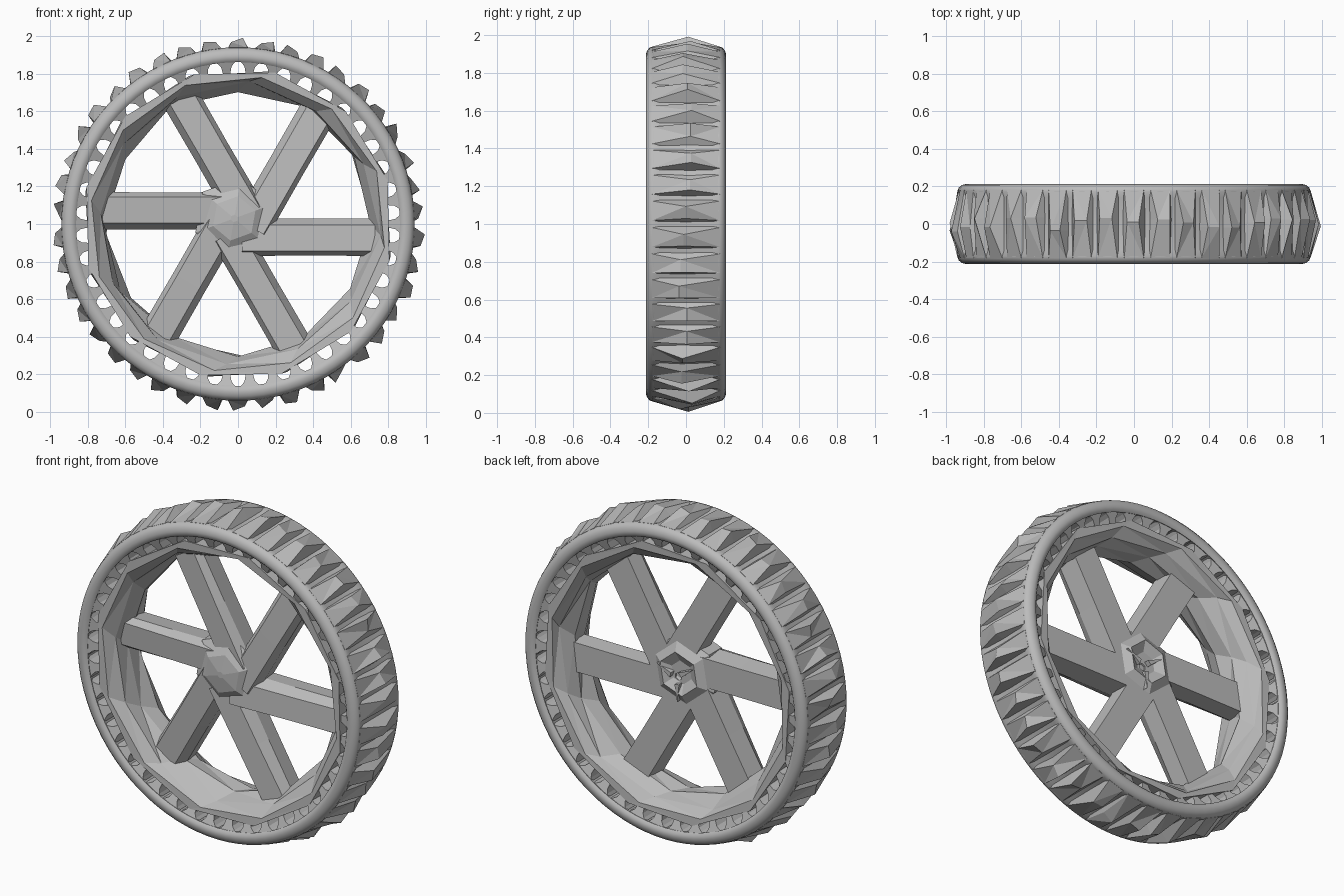
import bpy, bmesh, math, random
from math import sin, cos, pi, radians

cube = bpy.data.objects.get("Cube")
if cube:
    bpy.data.objects.remove(cube)
random.seed(4)

grey = bpy.data.materials.new("plain grey")
grey.use_nodes = True
colour = (0.5, 0.5, 0.5, 1)
grey.diffuse_color = colour
grey.node_tree.nodes["Principled BSDF"].inputs["Base Color"].default_value = colour


def polar(r, a, y):
    return (r * cos(a), y, 1 + r * sin(a))


def finish(bm, name, smooth=None):
    bmesh.ops.recalc_face_normals(bm, faces=bm.faces)
    mesh = bpy.data.meshes.new(name)
    bm.to_mesh(mesh)
    bm.free()
    mesh.materials.append(grey)
    ob = bpy.data.objects.new(name, mesh)
    bpy.context.collection.objects.link(ob)
    if smooth:
        bpy.ops.object.select_all(action='DESELECT')
        ob.select_set(True)
        bpy.context.view_layer.objects.active = ob
        bpy.ops.object.shade_smooth_by_angle(angle=radians(smooth))
    return ob


def loft(bm, rings, closed=False):
    """Skin a list of equal point rings; cap the ends unless closed."""
    vs = [[bm.verts.new(p) for p in ring] for ring in rings]
    pairs = list(zip(vs, vs[1:])) + ([(vs[-1], vs[0])] if closed else [])
    for a, b in pairs:
        n = len(a)
        for i in range(n):
            j = (i + 1) % n
            bm.faces.new((a[i], a[j], b[j], b[i]))
    if not closed:
        bm.faces.new(vs[0])
        bm.faces.new(vs[-1])


def mirrored(half):
    return half + [(-y, r) for y, r in reversed(half)]


# Tyre: a hollow band with broad rounded shoulders
LUGS = 42
STEP = 2 * pi / LUGS
band = mirrored([(-0.17, 0.872), (-0.198, 0.862), (-0.21, 0.875), (-0.213, 0.895),
                 (-0.207, 0.917), (-0.193, 0.934), (-0.172, 0.941), (-0.14, 0.932)])
bm = bmesh.new()
loft(bm, [[polar(r, k * STEP / 2, y) for y, r in band] for k in range(2 * LUGS)], True)
finish(bm, "tyre_band", 50)

# Tread: wedge lugs peaking near the centre line, each with one high edge
bm = bmesh.new()
for k in range(LUGS):
    a = (k + 0.5) * STEP
    peak = random.uniform(0.985, 1.0)
    drop = random.choice((-1, 1)) * random.uniform(0.01, 0.035)
    top_y = random.uniform(-0.04, 0.04)
    lean = random.uniform(-0.015, 0.015)
    sections = []
    for y, r, w, shift, fall in [(-0.18, 0.94, 0.055, 0, 0), (top_y, peak, 0.032, lean, drop),
                                 (0.18, 0.94, 0.055, 0, 0)]:
        sections.append([polar(0.92, a - 0.07, y), polar(0.92, a + 0.07, y),
                         polar(r - max(fall, 0), a + shift + w, y),
                         polar(r + min(fall, 0), a + shift - w, y)])
    loft(bm, sections)
bmesh.ops.triangulate(bm, faces=bm.faces)
finish(bm, "tread_lugs")

# Inner teeth: arched ribs between the tyre and the rim
bm = bmesh.new()
for k in range(LUGS):
    a = k * STEP
    half = [(0.885, 0.5), (0.87, 0.45), (0.858, 0.34), (0.838, 0.22), (0.79, 0.14)]
    outline = [(r, -w) for r, w in half] + [(r, w) for r, w in reversed(half)]
    loft(bm, [[polar(r, a + w * STEP, y * (1 - 2 * (0.885 - r))) for r, w in outline]
              for y in (-0.2, 0.2)])
finish(bm, "inner_teeth")

# Rim: faceted, slightly uneven barrel
RIM = 12
profile = [(-0.18, 0.83), (-0.178, 0.79), (-0.12, 0.745), (-0.03, 0.705),
           (0.06, 0.71), (0.13, 0.745), (0.178, 0.79), (0.18, 0.83)]
bm = bmesh.new()
rings = []
for k in range(RIM):
    ring = []
    for i, (y, r) in enumerate(profile):
        wobble = random.uniform(-0.018, 0.018) if 1 < i < 6 else 0
        ring.append(polar(r + wobble, k * 2 * pi / RIM + 0.08 * (i - 3), y))
    rings.append(ring)
loft(bm, rings, True)
bmesh.ops.triangulate(bm, faces=bm.faces)
finish(bm, "rim_barrel")

# Spokes: six chamfered bars in a pinwheel, each set to one side of the radius
bm = bmesh.new()
for k in range(6):
    a = radians(60 * k)
    sections = []
    for r, w, front, back in [(0.02, 0.1, -0.11, 0.07), (0.4, 0.098, -0.1, 0.07),
                              (0.73, 0.1, -0.09, 0.07)]:
        cross = [(-w, -0.05), (-w * 0.75, front), (w * 0.65, front + 0.01),
                 (w, -0.03), (w * 0.9, back), (-w * 0.85, back)]
        sections.append([(r * cos(a) - (s - 0.07) * sin(a), y,
                          1 + r * sin(a) + (s - 0.07) * cos(a)) for s, y in cross])
    loft(bm, sections)
finish(bm, "spokes")

# Hub: low faceted dome in front, hollow at the back
bm = bmesh.new()
hub = [(0.02, -0.14), (0.12, -0.125), (0.22, -0.07), (0.22, 0.05),
       (0.13, 0.1), (0.05, 0.06)]
loft(bm, [[(r * cos(a) - 0.02, y, 1.03 + r * sin(a))
           for a in (k * pi / 3 + 0.35 for k in range(6))] for r, y in hub])
finish(bm, "hub")

# Back hub fins: small shards around the hollow
bm = bmesh.new()
for k in range(3):
    a = k * 2 * pi / 3 + 0.3
    loft(bm, [[polar(0.04, a - 0.4, y), polar(0.04, a + 0.4, y), polar(0.14, a + 0.15, y)]
              for y in (0.06, 0.1)])
finish(bm, "hub_fins")
